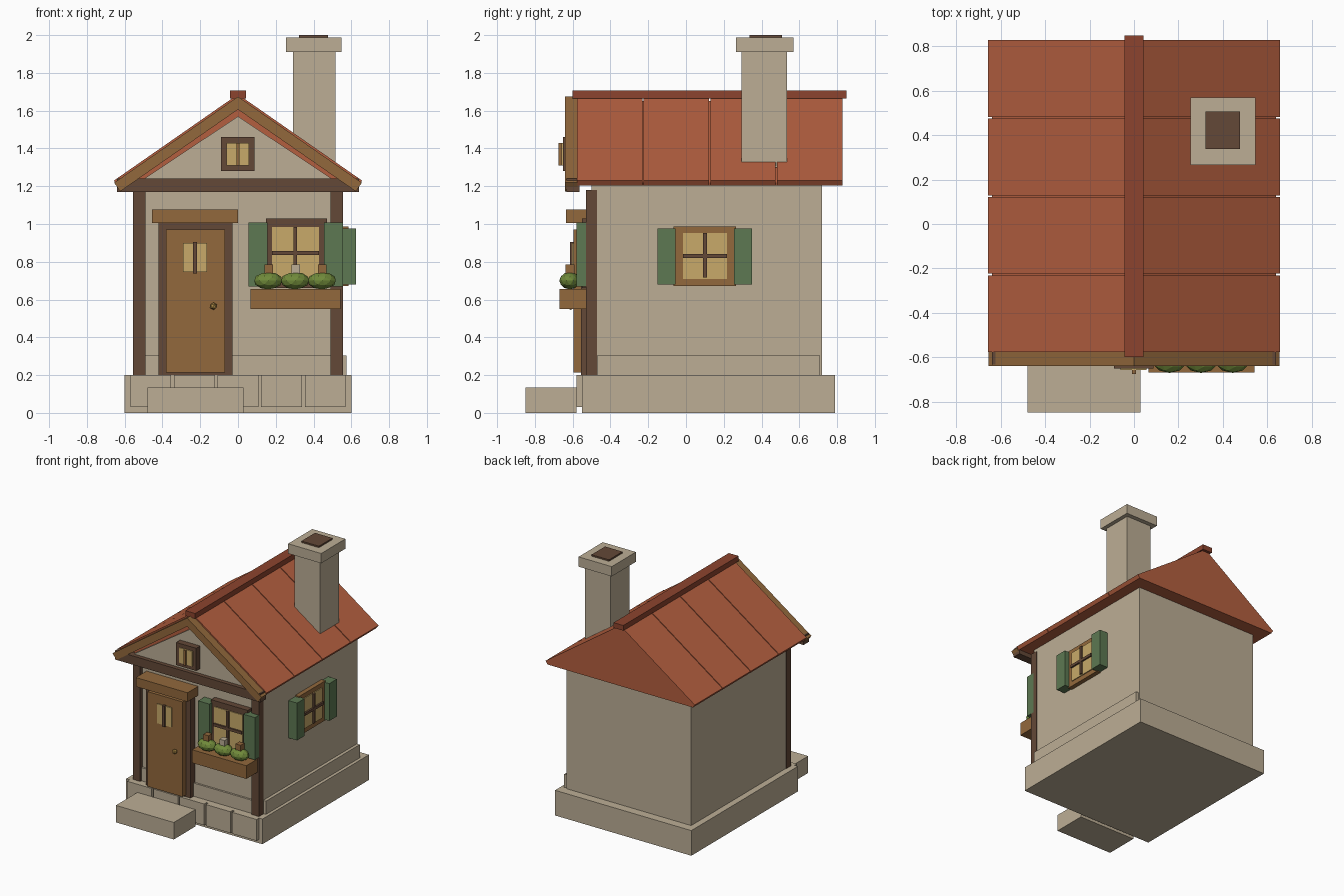
import bpy, bmesh, math
from mathutils import Matrix

if "Cube" in bpy.data.objects:
    bpy.data.objects.remove(bpy.data.objects["Cube"])


def mat(name, r, g, b):
    m = bpy.data.materials.new(name)
    lin = [((c / 255 + 0.055) / 1.055) ** 2.4 for c in (r, g, b)]
    m.diffuse_color = (*lin, 1)
    m.use_nodes = True
    m.node_tree.nodes["Principled BSDF"].inputs["Base Color"].default_value = m.diffuse_color
    return m


STONE = mat("plaster_stone", 188, 174, 149)
WOOD = mat("warm_wood", 146, 104, 60)
DARK = mat("dark_timber", 99, 72, 55)
TILE = mat("terracotta", 180, 95, 63)
RIDGE = mat("deep_red", 140, 68, 46)
PANE = mat("warm_glass", 200, 170, 106)
GREEN = mat("shutter_green", 93, 120, 82)
LEAF = mat("leaf_green", 112, 138, 58)
BRASS = mat("brass", 176, 140, 70)


def finish(name, bm, m):
    bmesh.ops.recalc_face_normals(bm, faces=bm.faces)
    me = bpy.data.meshes.new(name)
    bm.to_mesh(me)
    bm.free()
    me.materials.append(m)
    ob = bpy.data.objects.new(name, me)
    bpy.context.collection.objects.link(ob)
    return ob


def box(name, m, x0, x1, y0, y1, z0, z1):
    bm = bmesh.new()
    bmesh.ops.create_cube(bm, size=1)
    for v in bm.verts:
        v.co = ((x0 + x1) / 2 + v.co.x * (x1 - x0),
                (y0 + y1) / 2 + v.co.y * (y1 - y0),
                (z0 + z1) / 2 + v.co.z * (z1 - z0))
    return finish(name, bm, m)


def prism(name, m, pts, y0, y1):
    """Extrude an (x, z) profile along y."""
    bm = bmesh.new()
    f = bm.faces.new([bm.verts.new((x, y0, z)) for x, z in pts])
    ext = bmesh.ops.extrude_face_region(bm, geom=[f])
    for v in ext["geom"]:
        if isinstance(v, bmesh.types.BMVert):
            v.co.y = y1
    return finish(name, bm, m)


def blob(name, m, sub, loc, size):
    bm = bmesh.new()
    bmesh.ops.create_icosphere(bm, subdivisions=sub, radius=1,
                               matrix=Matrix.Translation(loc) @ Matrix.Diagonal((*size, 1)))
    return finish(name, bm, m)


# Base, step and front stones
box("foundation", STONE, -0.6, 0.6, -0.55, 0.79, 0, 0.2)
box("door_step", STONE, -0.48, 0.03, -0.85, -0.58, 0, 0.135)
for i in range(5):
    cx = (i - 2) * 0.231
    box(f"front_stone_{i}", STONE, cx - 0.108, cx + 0.108, -0.58, -0.54, 0.03, 0.2)

# Walls, plinth and corner posts
box("walls", STONE, -0.55, 0.55, -0.5, 0.72, 0.2, 1.212)
box("front_plinth", STONE, -0.5, 0.5, -0.515, -0.49, 0.2, 0.305)
box("side_plinth", STONE, 0.54, 0.575, -0.47, 0.71, 0.2, 0.305)
for s in (-1, 1):
    x = sorted((s * 0.49, s * 0.555))
    box("corner_post", DARK, *x, -0.53, -0.47, 0.2, 1.18)

# Roof body, with sloping slabs placed by offset from its surface
EX, EZ, AZ = 0.64, 1.205, 1.65
ang = math.atan2(AZ - EZ, EX)
sn, cs = math.sin(ang), math.cos(ang)


def slope(name, m, s, lo, hi, y0, y1, cut=0.0):
    ex, ez = EX - cut * cs, EZ + cut * sn
    pts = [(ex + lo * sn, ez + lo * cs), (ex + hi * sn, ez + hi * cs),
           (0, AZ + hi / cs), (0, AZ + lo / cs)]
    return prism(name, m, [(s * x, z) for x, z in pts], y0, y1)


prism("roof_body", TILE, [(-EX, EZ), (EX, EZ), (0, AZ)], -0.578, 0.828)
for s in (-1, 1):
    for i in range(4):
        y = -0.577 + i * 0.353
        slope("roof_panel", TILE, s, -0.001, 0.03, y, y + 0.346)
    slope("bargeboard", WOOD, s, -0.036, 0.02, -0.64, -0.575, -0.005)
box("ridge_cap", RIDGE, -0.043, 0.043, -0.6, 0.85, 1.665, 1.706)

# Gable
prism("gable_panel", STONE, [(-0.53, 1.218), (0.53, 1.218), (0, 1.57)], -0.6, -0.57)
box("gable_beam", DARK, -0.64, 0.64, -0.632, -0.565, 1.17, 1.24)
box("attic_frame", DARK, -0.09, 0.087, -0.65, -0.59, 1.28, 1.46)
box("attic_pane", PANE, -0.06, 0.057, -0.658, -0.64, 1.31, 1.43)
box("attic_bar", WOOD, -0.009, 0.009, -0.675, -0.65, 1.31, 1.43)

# Chimney
box("chimney", STONE, 0.29, 0.515, 0.295, 0.535, 1.3, 1.92)
box("chimney_cap", STONE, 0.255, 0.547, 0.265, 0.57, 1.91, 1.988)
box("chimney_flue", DARK, 0.323, 0.477, 0.337, 0.507, 1.98, 2.0)

# Door
box("door_frame", DARK, -0.42, -0.03, -0.555, -0.49, 0.2, 1.01)
box("door", WOOD, -0.38, -0.07, -0.595, -0.54, 0.215, 0.97)
box("door_header", WOOD, -0.455, 0.0, -0.635, -0.49, 1.005, 1.077)
box("door_pane", PANE, -0.29, -0.165, -0.603, -0.59, 0.745, 0.9)
box("door_bar", DARK, -0.237, -0.217, -0.615, -0.595, 0.737, 0.905)
blob("door_knob", BRASS, 1, (-0.13, -0.61, 0.565), (0.02, 0.02, 0.02))

# Front window with shutters
box("front_window_frame", DARK, 0.147, 0.47, -0.55, -0.49, 0.66, 1.03)
box("front_window_pane", PANE, 0.18, 0.43, -0.557, -0.54, 0.69, 0.985)
box("front_window_upright", DARK, 0.293, 0.313, -0.572, -0.55, 0.69, 0.985)
box("front_window_crossbar", DARK, 0.18, 0.43, -0.57, -0.55, 0.835, 0.857)
for x in (0.055, 0.455):
    box("front_shutter", GREEN, x, x + 0.1, -0.58, -0.5, 0.67, 1.007)

# Flower box
box("flower_box", WOOD, 0.065, 0.543, -0.67, -0.5, 0.55, 0.655)
for i, m in enumerate((WOOD, STONE, WOOD)):
    x = 0.16 + i * 0.142
    blob("bush", LEAF, 2, (x, -0.615, 0.7), (0.077, 0.056, 0.046))
    box("flower", m, x - 0.02, x + 0.025, -0.637, -0.59, 0.735, 0.785)

# Side window with shutters
box("side_window_frame", WOOD, 0.54, 0.585, -0.065, 0.265, 0.672, 0.987)
box("side_window_pane", PANE, 0.57, 0.592, -0.017, 0.217, 0.71, 0.952)
box("side_window_upright", DARK, 0.58, 0.605, 0.09, 0.11, 0.717, 0.952)
box("side_window_crossbar", DARK, 0.58, 0.605, -0.017, 0.217, 0.82, 0.842)
for y in (-0.15, 0.255):
    box("side_shutter", GREEN, 0.54, 0.625, y, y + 0.095, 0.68, 0.977)
